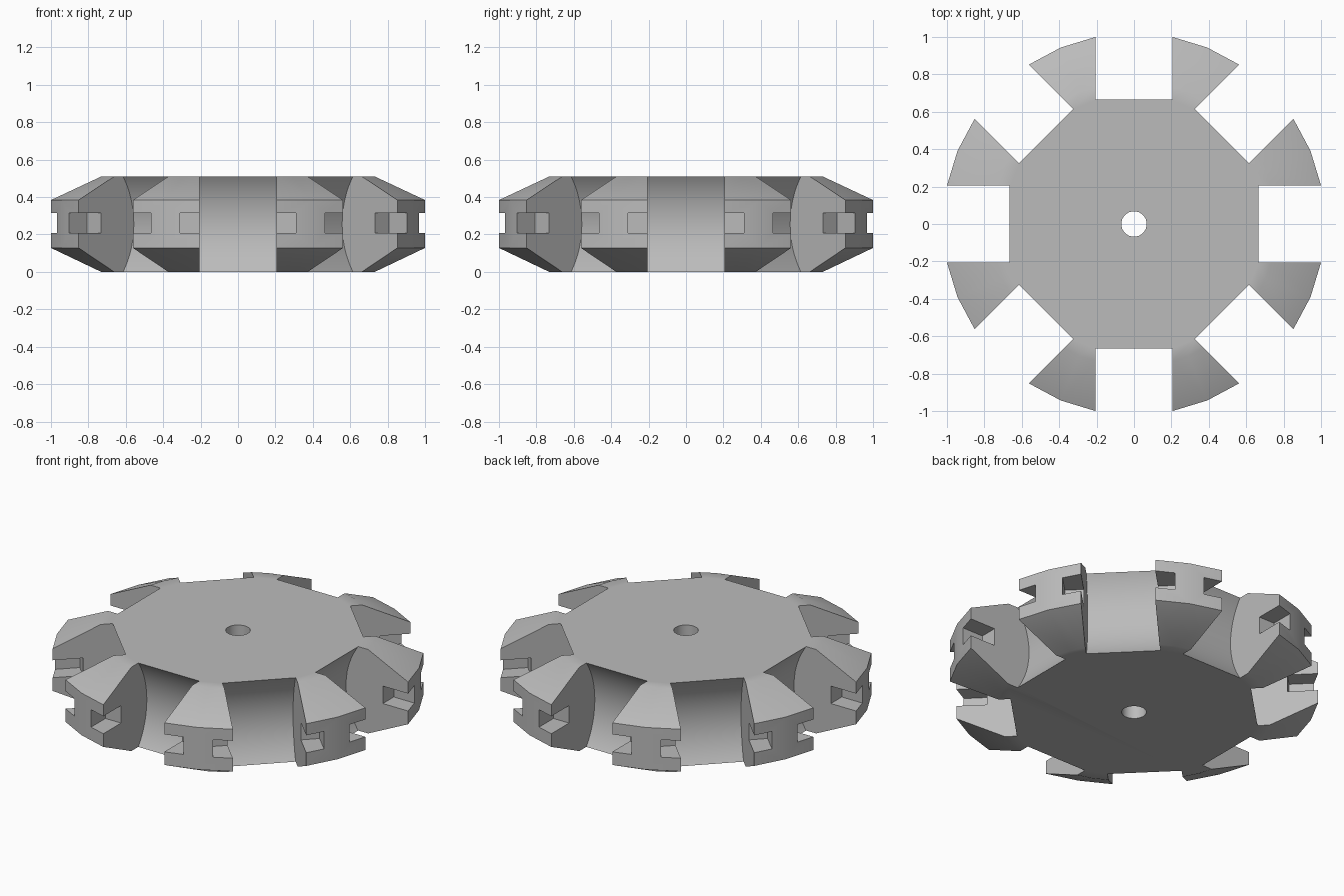
import bpy, bmesh
from math import radians
from mathutils import Matrix

if "Cube" in bpy.data.objects:
    bpy.data.objects.remove(bpy.data.objects["Cube"], do_unlink=True)

HEIGHT = 0.51
MID = HEIGHT / 2
RIM = 1.0215          # outer radius
SIDES = 32
LOBES = 8

grey = bpy.data.materials.new("plain_grey")
grey.use_nodes = True
colour = (0.5, 0.5, 0.5, 1)
grey.diffuse_color = colour
grey.node_tree.nodes["Principled BSDF"].inputs["Base Color"].default_value = colour


def make_object(name, bm):
    bmesh.ops.recalc_face_normals(bm, faces=bm.faces)
    mesh = bpy.data.meshes.new(name)
    bm.to_mesh(mesh)
    bm.free()
    mesh.materials.append(grey)
    obj = bpy.data.objects.new(name, mesh)
    bpy.context.collection.objects.link(obj)
    return obj


def cylinder(bm, radius, depth, sides, matrix):
    bmesh.ops.create_cone(bm, cap_ends=True, segments=sides, radius1=radius,
                          radius2=radius, depth=depth, matrix=matrix)


def around():
    """Rotations for each repeat around the hub."""
    return [Matrix.Rotation(radians(360 / LOBES * i), 4, 'Z') for i in range(LOBES)]


def cut(target, cutter):
    cutter.hide_render = True
    mod = target.modifiers.new("cut", 'BOOLEAN')
    mod.operation = 'DIFFERENCE'
    mod.solver = 'EXACT'
    mod.object = cutter
    bpy.context.view_layer.objects.active = target
    bpy.ops.object.modifier_apply(modifier=mod.name)
    bpy.data.objects.remove(cutter, do_unlink=True)


# Disc with bevelled rim: rings joined by side faces, flat caps
bm = bmesh.new()
rings = []
for radius, z in [(0.763, 0), (RIM, 0.128), (RIM, 0.384), (0.763, HEIGHT)]:
    rings.append(bmesh.ops.create_circle(
        bm, segments=SIDES, radius=radius,
        matrix=Matrix.Translation((0, 0, z)))["verts"])
for low, high in zip(rings, rings[1:]):
    for i in range(SIDES):
        j = (i + 1) % SIDES
        bm.faces.new((low[i], low[j], high[j], high[i]))
bm.faces.new(rings[0])
bm.faces.new(rings[-1])
wheel = make_object("lobed_wheel", bm)

# Axle hole
bm = bmesh.new()
cylinder(bm, 0.068, 2, SIDES, Matrix.Translation((0, 0, MID)))
cut(wheel, make_object("axle_hole_cutter", bm))

# Concave notches between the lobes
bm = bmesh.new()
for turn in around():
    cylinder(bm, 0.439, 0.41, 64,
             turn @ Matrix.Translation((0, RIM, MID)) @ Matrix.Rotation(radians(90), 4, 'Y'))
cut(wheel, make_object("notch_cutter", bm))

# Square slots in the sides of the lobes, leaving a central web
bm = bmesh.new()
for turn in around():
    bmesh.ops.create_cube(bm, size=1, matrix=turn @ Matrix.Translation((0, 1.03, 0.261))
                          @ Matrix.Diagonal((0.62, 0.4, 0.106, 1)))
cut(wheel, make_object("slot_cutter", bm))

# Smooth shading with sharp edges kept
bpy.ops.object.select_all(action='DESELECT')
wheel.select_set(True)
bpy.context.view_layer.objects.active = wheel
bpy.ops.object.shade_smooth_by_angle(angle=radians(30))
